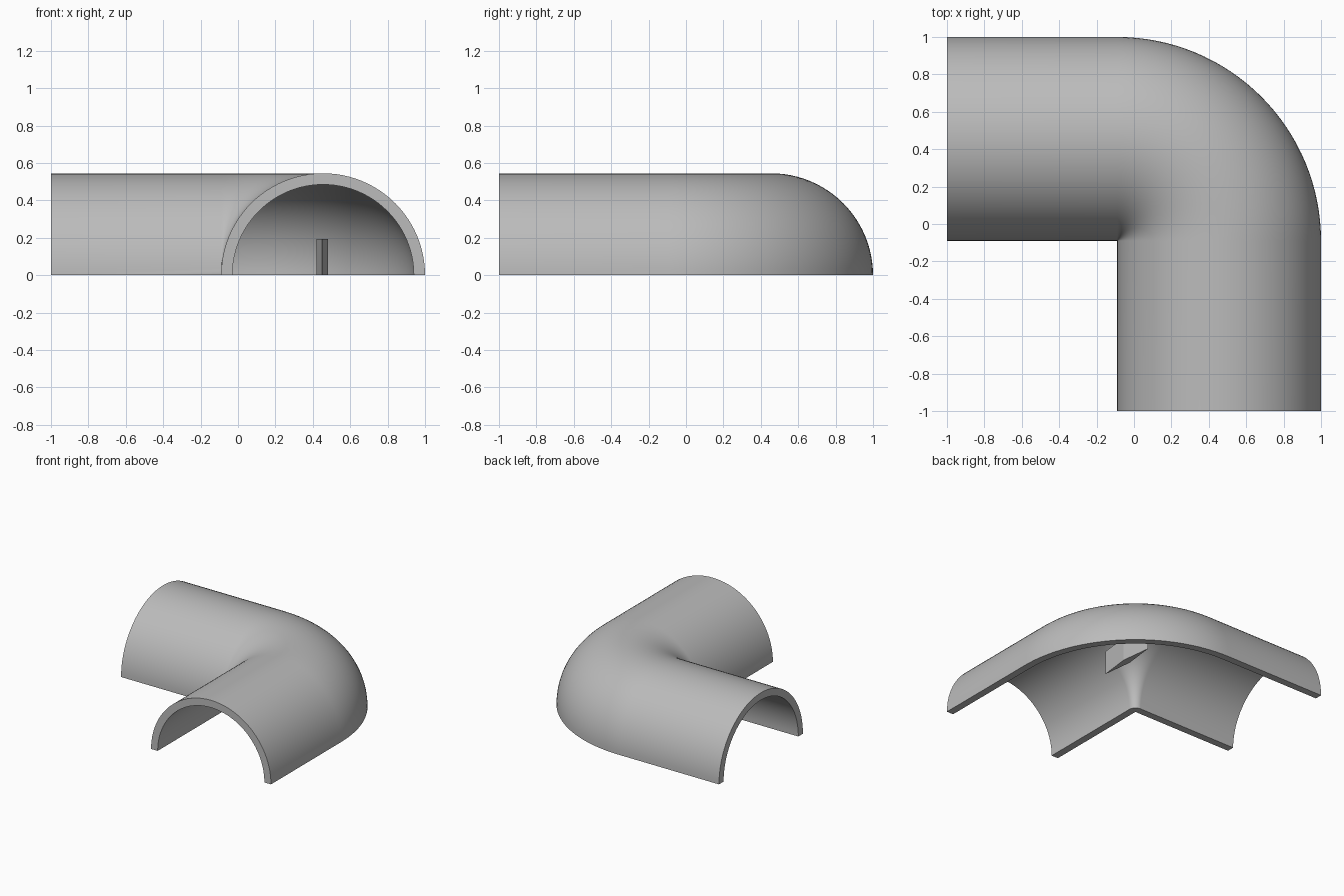
import bpy, bmesh, math
from mathutils import Vector

cube = bpy.data.objects.get("Cube")
if cube:
    bpy.data.objects.remove(cube, do_unlink=True)

OUTER, INNER = 0.545, 0.485    # pipe radii
PIVOT = -0.09                  # bend centre in x and y
ARC, BEND = 48, 32             # segments round the pipe and along the bend

grey = bpy.data.materials.new("plain grey")
grey.use_nodes = True
color = (0.5, 0.5, 0.5, 1)
grey.diffuse_color = color
grey.node_tree.nodes["Principled BSDF"].inputs["Base Color"].default_value = color


def finish(bm, name, smooth):
    bmesh.ops.remove_doubles(bm, verts=bm.verts, dist=0.0001)
    bmesh.ops.recalc_face_normals(bm, faces=bm.faces)
    mesh = bpy.data.meshes.new(name)
    bm.to_mesh(mesh)
    bm.free()
    mesh.materials.append(grey)
    obj = bpy.data.objects.new(name, mesh)
    bpy.context.collection.objects.link(obj)
    if smooth:
        bpy.ops.object.select_all(action='DESELECT')
        obj.select_set(True)
        bpy.context.view_layer.objects.active = obj
        bpy.ops.object.shade_smooth_by_angle(angle=math.radians(30))
    return obj


def arc(radius):
    return [(radius * math.cos(math.pi * i / ARC), radius * math.sin(math.pi * i / ARC))
            for i in range(ARC + 1)]


# Half pipe wall: a half ring swept along a straight, a quarter bend and a straight
section = arc(OUTER) + arc(INNER)[::-1]
pivot = Vector((PIVOT, PIVOT, 0))
stations = [(Vector((PIVOT, -1, 0)), 0)]
stations += [(pivot, math.pi / 2 * i / BEND) for i in range(BEND + 1)]
stations += [(Vector((-1, PIVOT, 0)), math.pi / 2)]

bm = bmesh.new()
rings = []
for origin, angle in stations:
    out = Vector((math.cos(angle), math.sin(angle), 0))
    rings.append([bm.verts.new(origin + out * (OUTER + r) + Vector((0, 0, z)))
                  for r, z in section])
n = len(section)
for a, b in zip(rings, rings[1:]):
    for i in range(n):
        j = (i + 1) % n
        bm.faces.new((a[i], a[j], b[j], b[i]))
# End faces of the wall, as quads between the outer and inner arcs
for ring in (rings[0], rings[-1]):
    for i in range(ARC):
        bm.faces.new((ring[i], ring[i + 1], ring[n - 2 - i], ring[n - 1 - i]))
finish(bm, "half_pipe_elbow", True)

# Thin diamond-shaped post inside the bend
bm = bmesh.new()
base = [bm.verts.new((0.45 + x, 0.45 + y, 0))
        for x, y in ((0, -0.25), (0.03, 0), (0, 0.25), (-0.03, 0))]
face = bm.faces.new(base)
top = bmesh.ops.extrude_face_region(bm, geom=[face])["geom"]
bmesh.ops.translate(bm, vec=(0, 0, 0.195),
                    verts=[v for v in top if isinstance(v, bmesh.types.BMVert)])
finish(bm, "inner_post", False)
